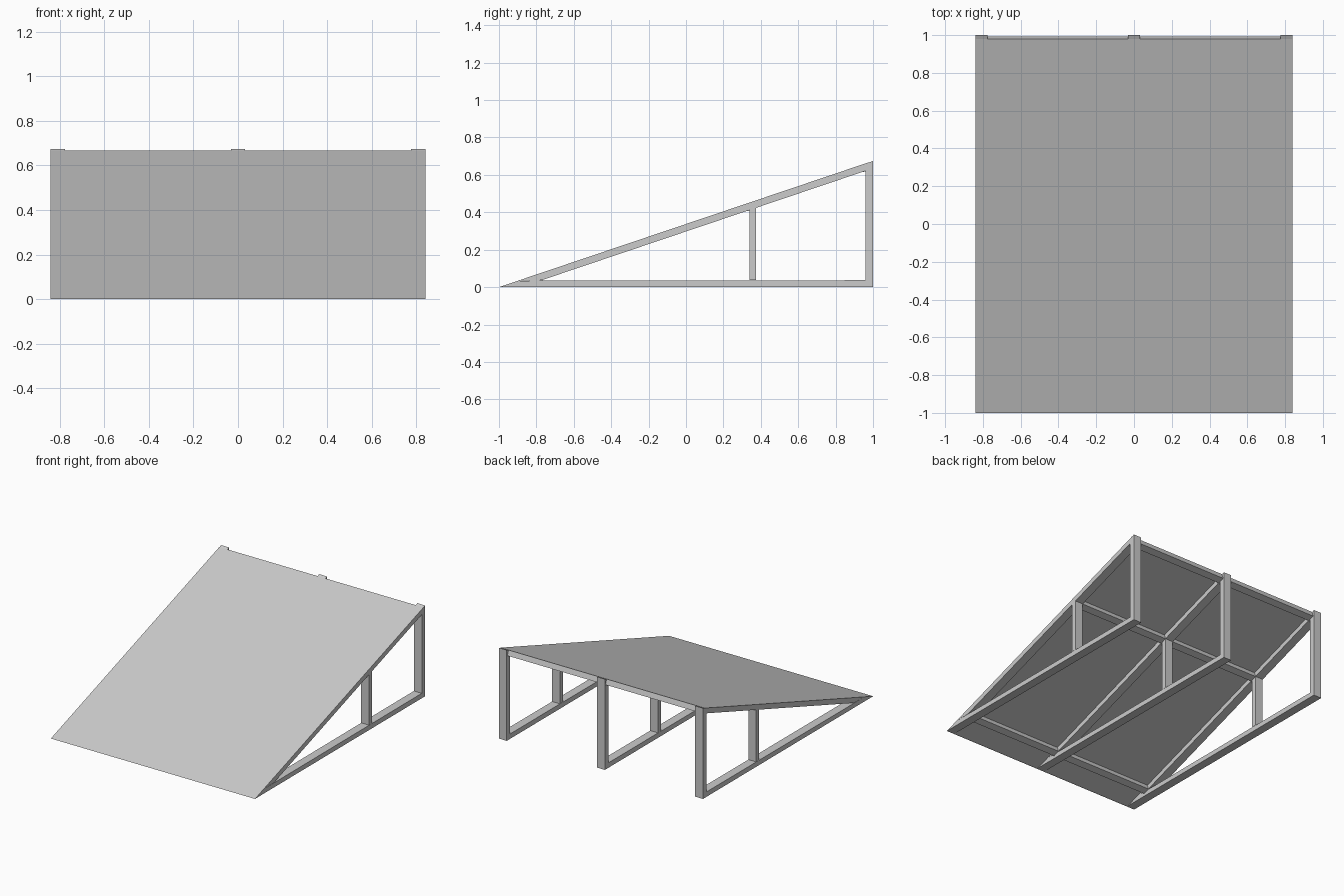
import bpy
from mathutils import Vector

cube = bpy.data.objects.get("Cube")
if cube:
    bpy.data.objects.remove(cube, do_unlink=True)

HALF_W = 0.84      # half width of the ramp
BEAM_W = 0.065     # width of each timber
THICK = 0.037      # depth of each timber
RISE = 0.675       # height at the back
SKIN = 0.003       # thickness of the deck sheet

grey = bpy.data.materials.new("plain_grey")
grey.use_nodes = True
colour = (0.6, 0.6, 0.6, 1)
grey.diffuse_color = colour
grey.node_tree.nodes["Principled BSDF"].inputs["Base Color"].default_value = colour


def top(y):
    """Height of the sloping deck at depth y."""
    return (y + 1) * RISE / 2


def under(y):
    """Height of the underside of the sloping rails."""
    return top(y) - 0.04


def prism(name, profile, x0, x1):
    """Extrude a counter-clockwise (y, z) profile between two x positions."""
    n = len(profile)
    verts = [(x, y, z) for x in (x0, x1) for y, z in profile]
    faces = [tuple(reversed(range(n))), tuple(range(n, 2 * n))]
    faces += [(i, (i + 1) % n, n + (i + 1) % n, n + i) for i in range(n)]
    mesh = bpy.data.meshes.new(name)
    mesh.from_pydata(verts, [], faces)
    mesh.materials.append(grey)
    obj = bpy.data.objects.new(name, mesh)
    bpy.context.collection.objects.link(obj)
    return obj


# Deck sheet
prism("deck", [(-1, 0), (-0.99, 0), (0.98, top(0.98) - SKIN), (0.98, top(0.98))],
      -HALF_W, HALF_W)

# Three triangular side frames
tip = THICK / RISE * 2 - 1
inner_tip = (THICK + 0.04) / RISE * 2 - 1
frames = {"right": -HALF_W, "middle": -BEAM_W / 2, "left": HALF_W - BEAM_W}
for side, x in frames.items():
    members = {
        "base": [(-1, 0), (1, 0), (1, THICK), (tip, THICK - SKIN)],
        "rail": [(tip, THICK - SKIN), (inner_tip, THICK), (1, under(1)),
                 (1, top(1)), (0.98, top(0.98) - SKIN)],
        "back_post": [(0.96, THICK), (1, THICK), (1, under(1)), (0.96, under(0.96))],
        "mid_post": [(0.34, THICK), (0.375, THICK),
                     (0.375, under(0.375)), (0.34, under(0.34))],
    }
    for part, profile in members.items():
        prism(f"{side}_{part}", profile, x, x + BEAM_W)

# Cross beams set square to the slope, one per bay
along = Vector((2, RISE)).normalized()
down = Vector((along.y, -along.x))
for row, y in (("front", -0.78), ("middle", 0.365), ("back", 0.98)):
    a = Vector((y, top(y) - SKIN))
    b = a - along * 0.05
    profile = [tuple(p) for p in (b, b + down * THICK, a + down * THICK, a)]
    for bay, x0, x1 in (("right", -HALF_W + BEAM_W, -BEAM_W / 2),
                        ("left", BEAM_W / 2, HALF_W - BEAM_W)):
        prism(f"{row}_beam_{bay}", profile, x0, x1)
